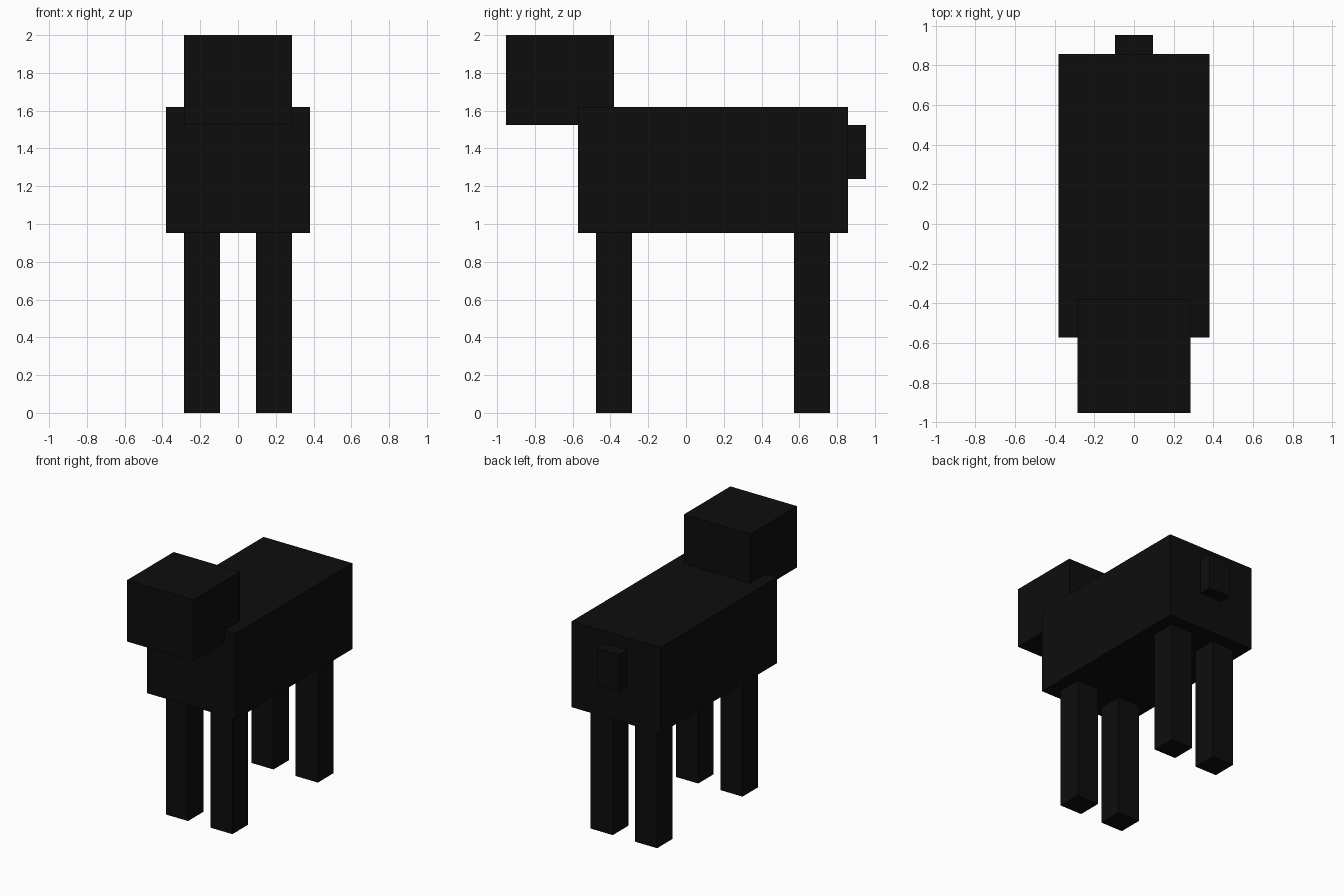
import bpy
import bmesh
from mathutils import Vector

if "Cube" in bpy.data.objects:
    bpy.data.objects.remove(bpy.data.objects["Cube"], do_unlink=True)

UNIT = 2 / 21  # one block of the model's grid

# Single near-black coat colour
coat = bpy.data.materials.new("black_coat")
coat.use_nodes = True
colour = (0.004, 0.004, 0.004, 1)
coat.diffuse_color = colour
coat.node_tree.nodes["Principled BSDF"].inputs["Base Color"].default_value = colour


def block(name, low, high):
    """Add a box between two corners given in grid units."""
    low, high = Vector(low) * UNIT, Vector(high) * UNIT
    centre, size = (low + high) / 2, high - low
    bm = bmesh.new()
    bmesh.ops.create_cube(bm, size=1)
    bmesh.ops.scale(bm, vec=size, verts=bm.verts)
    mesh = bpy.data.meshes.new(name)
    bm.to_mesh(mesh)
    bm.free()
    mesh.materials.append(coat)
    obj = bpy.data.objects.new(name, mesh)
    obj.location = centre
    bpy.context.collection.objects.link(obj)
    return obj


# Trunk, head and stub tail
block("body", (-4, -6, 10), (4, 9, 17))
block("head", (-3, -10, 16), (3, -4, 21))
block("tail", (-1, 9, 13), (1, 10, 16))

# Four legs
for end, y in (("front", -5), ("back", 6)):
    for side, x in (("left", 1), ("right", -3)):
        block(f"{end}_{side}_leg", (x, y, 0), (x + 2, y + 2, 10))
